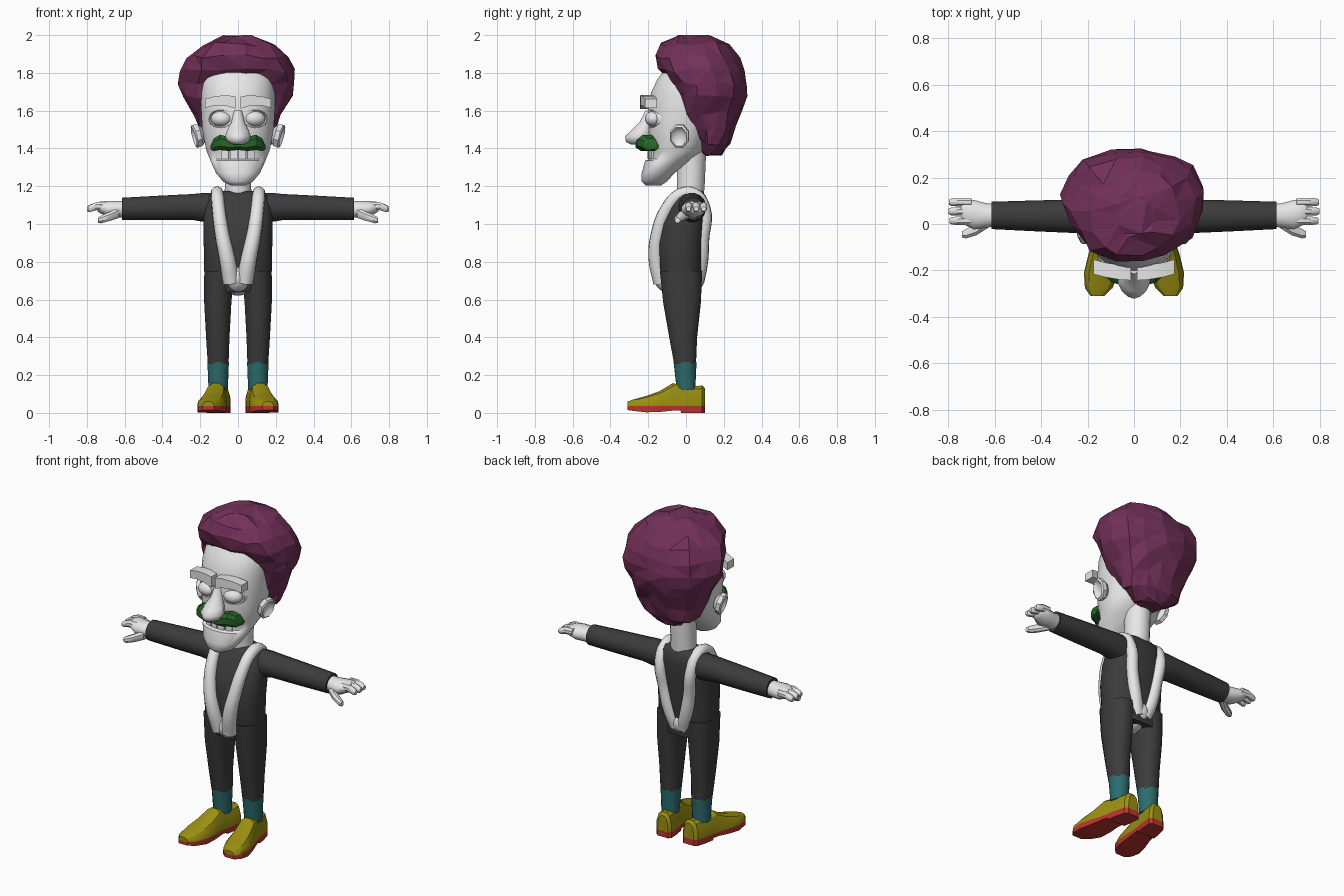
import bpy, bmesh, math, random
from mathutils import Vector, Matrix

random.seed(4)


def material(name, rgb):
    m = bpy.data.materials.new(name)
    m.diffuse_color = (*rgb, 1)
    return m


WHITE = material("pale_white", (0.8, 0.8, 0.8))
DARK = material("charcoal", (0.045, 0.045, 0.045))
TEAL = material("teal", (0.025, 0.15, 0.15))
YELLOW = material("mustard", (0.33, 0.28, 0.006))
RED = material("sole_red", (0.5, 0.035, 0.03))
PURPLE = material("plum", (0.17, 0.03, 0.1))
GREEN = material("leaf_green", (0.02, 0.13, 0.02))


def finish(name, bm, mats, mirror=False, smooth=40):
    bmesh.ops.recalc_face_normals(bm, faces=bm.faces)
    me = bpy.data.meshes.new(name)
    bm.to_mesh(me)
    bm.free()
    for m in mats:
        me.materials.append(m)
    ob = bpy.data.objects.new(name, me)
    bpy.context.collection.objects.link(ob)
    if mirror:
        ob.modifiers.new("mirror", "MIRROR")
    if smooth:
        bpy.ops.object.select_all(action="DESELECT")
        ob.select_set(True)
        bpy.context.view_layer.objects.active = ob
        bpy.ops.object.shade_smooth_by_angle(angle=math.radians(smooth))
    return ob


def skin(rings):
    """Closed surface through rings of points."""
    bm = bmesh.new()
    loops = [[bm.verts.new(p) for p in r] for r in rings]
    n = len(loops[0])
    for a, b in zip(loops, loops[1:]):
        for i in range(n):
            j = (i + 1) % n
            bm.faces.new((a[i], a[j], b[j], b[i]))
    bm.faces.new(loops[0])
    bm.faces.new(loops[-1])
    return bm


def oval(axis, t, c1, r1, c2, r2, n=16, p=2.0):
    """Superellipse ring; axis z -> (c1, c2) are x, y; axis x -> y, z."""
    pts = []
    for i in range(n):
        a = 2 * math.pi * (i + 0.5) / n
        c, s = math.cos(a), math.sin(a)
        u = c1 + r1 * math.copysign(abs(c) ** (2 / p), c)
        v = c2 + r2 * math.copysign(abs(s) ** (2 / p), s)
        pts.append(Vector((u, v, t) if axis == "z" else (t, u, v)))
    return pts


def upright(rows, n=16, p=2.0):
    """Rows: z, centre x, half width, front y, back y."""
    return skin([oval("z", z, cx, rx, (f + b) / 2, (b - f) / 2, n, p)
                 for z, cx, rx, f, b in rows])


def sideways(rows, n=12, p=2.0):
    """Rows: x, centre y, half depth, centre z, half height."""
    return skin([oval("x", *r, n, p) for r in rows])


def ball(name, loc, scale, mat, mirror=False, rot=None):
    bm = bmesh.new()
    bmesh.ops.create_uvsphere(bm, u_segments=20, v_segments=12, radius=1)
    bmesh.ops.transform(bm, verts=bm.verts, matrix=Matrix.LocRotScale(
        Vector(loc), rot, Vector(scale)))
    return finish(name, bm, [mat], mirror)


# Suit: torso, legs, arms
finish("torso", upright([
    (0.64, 0, 0.165, -0.12, 0.08), (0.75, 0, 0.18, -0.145, 0.09),
    (0.9, 0, 0.183, -0.158, 0.10), (1.0, 0, 0.185, -0.14, 0.11),
    (1.09, 0, 0.18, -0.10, 0.115), (1.15, 0, 0.16, -0.06, 0.105),
    (1.175, 0, 0.12, -0.035, 0.085)], 24, 2.4), [DARK], smooth=60)
finish("legs", upright([
    (0.26, 0.105, 0.056, -0.064, 0.054), (0.4, 0.107, 0.063, -0.09, 0.06),
    (0.58, 0.107, 0.073, -0.122, 0.08), (0.75, 0.1, 0.08, -0.14, 0.088)],
    16, 2.3), [DARK], True)
finish("arms", sideways([
    (0.12, 0.033, 0.07, 1.085, 0.08), (0.19, 0.033, 0.075, 1.088, 0.077),
    (0.24, 0.033, 0.074, 1.09, 0.07), (0.42, 0.035, 0.068, 1.085, 0.066),
    (0.615, 0.037, 0.06, 1.08, 0.06)], 16), [DARK], True)

# Socks
finish("socks", upright([
    (0.12, 0.105, 0.052, -0.05, 0.05), (0.27, 0.105, 0.058, -0.067, 0.057)]),
    [TEAL], True)

# Shoes: slices from heel to toe, sole coloured by height
rows = [(0.1, 0.035, 0.13, 0), (0.085, 0.052, 0.145, 0), (0.03, 0.058, 0.14, 0),
        (-0.025, 0.058, 0.145, 0), (-0.03, 0.058, 0.147, 0.012),
        (-0.07, 0.06, 0.157, 0.012), (-0.14, 0.07, 0.115, 0.005),
        (-0.21, 0.075, 0.09, 0.003), (-0.275, 0.06, 0.072, 0.01),
        (-0.31, 0.03, 0.06, 0.015)]
SOLE = 0.036
slices = []
for y, w, h, b in rows:
    half = [(1.0, b), (1.0, SOLE), (0.95, SOLE + (h - SOLE) * 0.45),
            (0.7, SOLE + (h - SOLE) * 0.85), (0.3, h)]
    prof = half + [(-u, z) for u, z in reversed(half)]
    slices.append([Vector((0.105 - 0.17 * y + u * w, y, z)) for u, z in prof])
bm = skin(slices)
# cut the end caps along the sole line
bmesh.ops.bisect_plane(bm, geom=bm.verts[:] + bm.edges[:] + bm.faces[:],
                       plane_co=(0, 0, SOLE), plane_no=(0, 0, 1))
for f in bm.faces:
    f.material_index = int(f.calc_center_median().z < SOLE - 0.001)
finish("shoes", bm, [YELLOW, RED], True, 30)

# Hands with three fingers and a thumb
finish("palms", sideways([
    (0.6, 0.037, 0.05, 1.078, 0.047), (0.64, 0.037, 0.055, 1.078, 0.045),
    (0.69, 0.04, 0.066, 1.08, 0.043), (0.73, 0.052, 0.057, 1.088, 0.032),
    (0.745, 0.053, 0.048, 1.09, 0.022)]), [WHITE], True, 60)
for k, (y, tip) in enumerate([(0.014, 0.795), (0.054, 0.8), (0.094, 0.797)]):
    finish("finger_%d" % k, sideways([
        (0.7, y, 0.018, 1.095, 0.022), (0.75, y, 0.02, 1.094, 0.023),
        (tip - 0.012, y, 0.018, 1.082, 0.02), (tip, y, 0.012, 1.08, 0.013)],
        8), [WHITE], True)
finish("thumbs", sideways([
    (0.63, 0.01, 0.03, 1.06, 0.03), (0.68, -0.025, 0.026, 1.04, 0.026),
    (0.725, -0.042, 0.022, 1.024, 0.022), (0.742, -0.045, 0.014, 1.02, 0.015)],
    8), [WHITE], True)

# Straps running from the crotch over the shoulders and down the back
path = [(0.035, -0.13, 0.69, 0.045), (0.058, -0.158, 0.82, 0.042),
        (0.085, -0.148, 0.95, 0.038), (0.103, -0.1, 1.08, 0.035),
        (0.11, -0.03, 1.155, 0.034), (0.11, 0.04, 1.16, 0.033),
        (0.105, 0.098, 1.08, 0.033), (0.085, 0.088, 0.92, 0.036),
        (0.055, 0.075, 0.78, 0.04), (0.025, 0.05, 0.69, 0.045)]
cu = bpy.data.curves.new("straps", "CURVE")
cu.dimensions = "3D"
cu.bevel_depth = 1
cu.bevel_resolution = 3
cu.resolution_u = 6
cu.use_fill_caps = True
cu.materials.append(WHITE)
for s in (1, -1):
    sp = cu.splines.new("BEZIER")
    sp.bezier_points.add(len(path) - 1)
    for bp, (x, y, z, r) in zip(sp.bezier_points, path):
        bp.co = (s * x, y, z)
        bp.radius = r
        bp.handle_left_type = bp.handle_right_type = "AUTO"
bpy.context.collection.objects.link(bpy.data.objects.new("straps", cu))
ball("crotch_pouch", (0, -0.035, 0.715), (0.082, 0.137, 0.095), WHITE)

# Neck and head
finish("neck", upright([
    (1.1, 0, 0.08, -0.04, 0.09), (1.2, 0, 0.07, -0.05, 0.1),
    (1.42, 0, 0.075, -0.05, 0.11)]), [WHITE])
finish("head", upright([
    (1.205, 0, 0.04, -0.215, -0.13), (1.225, 0, 0.08, -0.235, -0.1),
    (1.27, 0, 0.117, -0.235, -0.06), (1.335, 0, 0.147, -0.217, 0.03),
    (1.345, 0, 0.15, -0.19, 0.035), (1.385, 0, 0.167, -0.188, 0.09),
    (1.42, 0, 0.175, -0.2, 0.1), (1.5, 0, 0.19, -0.2, 0.15),
    (1.6, 0, 0.196, -0.202, 0.18), (1.7, 0, 0.196, -0.185, 0.18),
    (1.77, 0, 0.188, -0.15, 0.17), (1.86, 0, 0.14, -0.08, 0.12)], 28, 2.2),
    [WHITE], smooth=50)

# Teeth on an arc
for i in range(4):
    x = (i - 1.5) * 0.043
    bm = bmesh.new()
    bmesh.ops.create_cube(bm, size=1, matrix=Matrix.LocRotScale(
        Vector((x, -0.187 + 3 * x * x, 1.367)),
        Matrix.Rotation(x * 5, 3, "Z"), Vector((0.04, 0.03, 0.047))))
    finish("tooth_%d" % i, bm, [WHITE], smooth=0)

# Nose
finish("nose", upright([
    (1.42, 0, 0.03, -0.29, -0.19), (1.435, 0, 0.058, -0.318, -0.18),
    (1.465, 0, 0.07, -0.322, -0.17), (1.495, 0, 0.06, -0.29, -0.17),
    (1.54, 0, 0.036, -0.245, -0.17), (1.6, 0, 0.022, -0.215, -0.17)], 14, 1.7),
    [WHITE], smooth=60)

# Moustache
half = [(0.145, -0.165, 0.02, 1.405, 0.012), (0.128, -0.185, 0.04, 1.42, 0.036),
        (0.095, -0.205, 0.05, 1.432, 0.043), (0.05, -0.215, 0.053, 1.424, 0.04)]
mid = [(0.0, -0.218, 0.053, 1.42, 0.03)]
finish("moustache", sideways(
    [(-r[0], *r[1:]) for r in half] + mid + half[::-1], 8, 2.4), [GREEN], smooth=20)

# Eyes, lids and brows
ball("eyes", (0.09, -0.175, 1.557), (0.055, 0.042, 0.04), WHITE, True,
     Matrix.Rotation(0.25, 3, "Z"))
bm = bmesh.new()
lid = []
for i in range(20):
    a = 2 * math.pi * i / 20
    lid.append([Vector((0.09 + k * 0.063 * math.cos(a),
                        -0.19 + d + 0.045 * (0.5 + 0.5 * math.cos(a)) ** 2,
                        1.557 + k * 0.047 * math.sin(a)))
                for k, d in ((0.85, 0), (1.0, -0.008), (1.1, 0.015))])
vs = [[bm.verts.new(p) for p in r] for r in lid]
for i in range(20):
    for j in range(3):
        a, b = vs[i], vs[(i + 1) % 20]
        bm.faces.new((a[j], b[j], b[(j + 1) % 3], a[(j + 1) % 3]))
finish("eyelids", bm, [WHITE], True)
finish("brows", skin([
    [Vector((x, y + dy, z)) for dy, z in ((-0.028, lo), (-0.028, hi), (0.035, hi), (0.035, lo))]
    for x, y, lo, hi in ((0.012, -0.215, 1.61, 1.675), (0.06, -0.212, 1.625, 1.682),
                         (0.12, -0.202, 1.628, 1.677), (0.175, -0.188, 1.615, 1.662))]),
    [WHITE], True, 25)

# Ears: octagonal rim with a recessed bowl
tilt = Matrix.Rotation(0.25, 3, "Y") @ Matrix.Rotation(-0.2, 3, "Z")
ear = [(0.0, 0.6), (0.02, 0.95), (0.045, 1.0), (0.052, 0.82), (0.038, 0.6), (0.03, 0.3)]
bm = skin([oval("x", t, 0, 0.055 * k, 0, 0.067 * k, 8) for t, k in ear])
bmesh.ops.transform(bm, verts=bm.verts,
                    matrix=Matrix.Translation((0.185, -0.027, 1.475)) @ tilt.to_4x4())
finish("ears", bm, [WHITE], True, 35)

# Faceted hair
bm = upright([
    (1.37, 0, 0.09, 0.08, 0.19), (1.43, 0, 0.175, 0.05, 0.235),
    (1.51, 0, 0.21, 0.0, 0.265), (1.59, 0, 0.243, -0.07, 0.295),
    (1.67, 0, 0.285, -0.08, 0.315), (1.745, 0, 0.312, -0.09, 0.325),
    (1.81, 0, 0.298, -0.145, 0.32), (1.885, 0, 0.262, -0.162, 0.285),
    (1.95, 0, 0.19, -0.13, 0.225), (1.99, 0, 0.08, -0.06, 0.13)], 15, 2.2)
for v in bm.verts:
    v.co += Vector([random.uniform(-0.014, 0.014) for _ in range(3)])
    v.co.z = min(v.co.z, 2.0)
bmesh.ops.triangulate(bm, faces=bm.faces)
bmesh.ops.beautify_fill(bm, faces=bm.faces, edges=bm.edges)
finish("hair", bm, [PURPLE], smooth=0)
